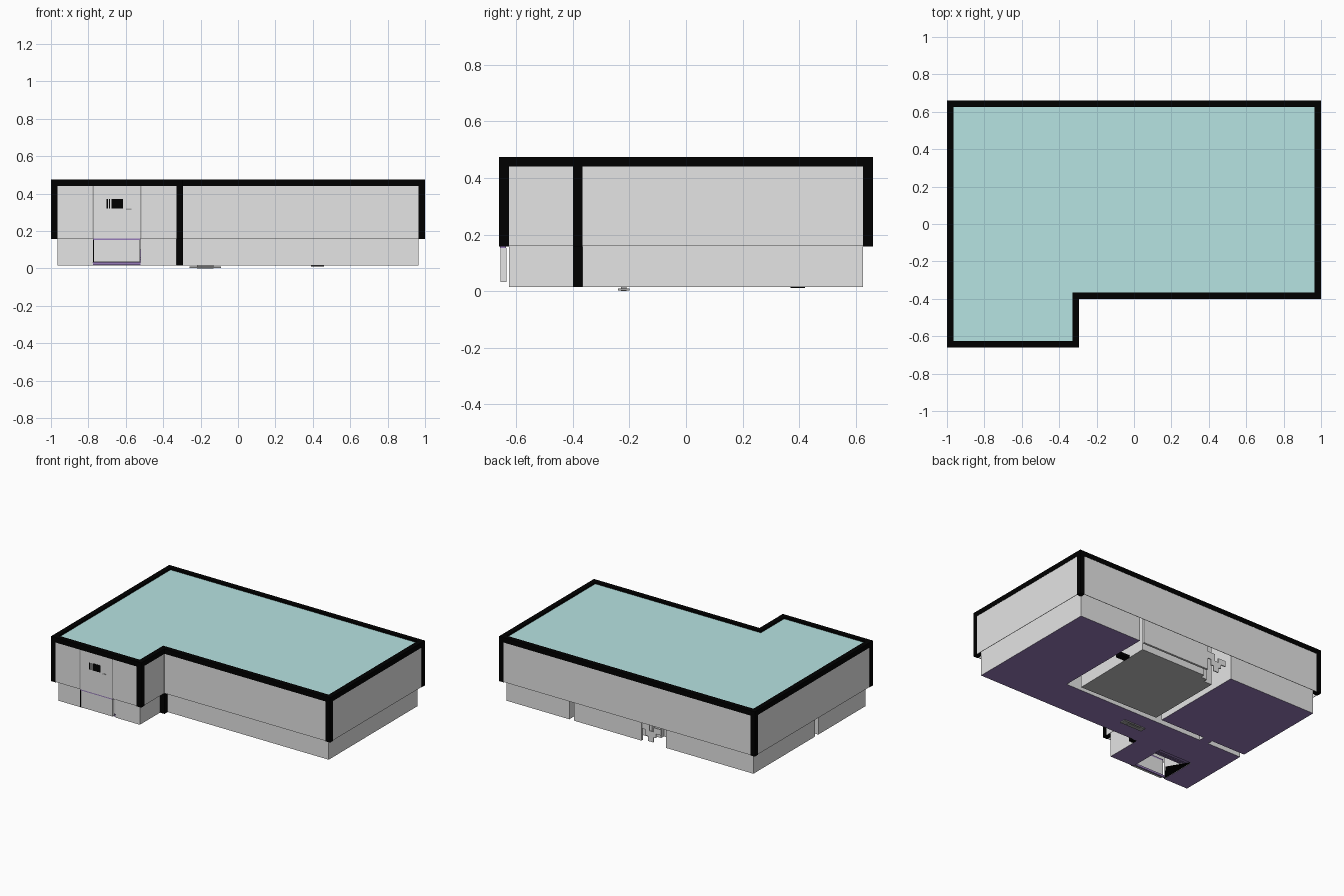
import bpy, bmesh

cube = bpy.data.objects.get("Cube")
if cube:
    bpy.data.objects.remove(cube, do_unlink=True)


def material(name, r, g, b):
    m = bpy.data.materials.new(name)
    m.use_nodes = True
    m.diffuse_color = (r, g, b, 1)
    m.node_tree.nodes["Principled BSDF"].inputs["Base Color"].default_value = (r, g, b, 1)
    return m


WALL = material("pale grey wall", .78, .78, .78)
BLACK = material("black trim", 0, 0, 0)
ROOF = material("pale teal roof", .47, .77, .76)
FLOOR = material("lilac floor", .31, .2, .49)
SLAB = material("grey slab", .55, .55, .55)
GROOVE = material("mid grey groove", .38, .38, .38)


def prism(name, outline, z0, z1, mat, under=None):
    """Extrude a plan outline upward; the underside may have its own colour."""
    bm = bmesh.new()
    base = bm.faces.new([bm.verts.new((x, y, z0)) for x, y in outline])
    top = bmesh.ops.extrude_face_region(bm, geom=[base])["geom"]
    bmesh.ops.translate(bm, vec=(0, 0, z1 - z0),
                        verts=[v for v in top if isinstance(v, bmesh.types.BMVert)])
    bmesh.ops.recalc_face_normals(bm, faces=bm.faces[:])
    mesh = bpy.data.meshes.new(name)
    mesh.materials.append(mat)
    if under:
        mesh.materials.append(under)
        for f in bm.faces:
            f.material_index = int(f.normal.z < -.5)
    bm.to_mesh(mesh)
    bm.free()
    ob = bpy.data.objects.new(name, mesh)
    bpy.context.collection.objects.link(ob)
    return ob


def box(name, x0, x1, y0, y1, z0, z1, mat, under=None):
    return prism(name, [(x0, y0), (x1, y0), (x1, y1), (x0, y1)], z0, z1, mat, under)


def l_plan(d):
    """L-shaped building plan, inset by d."""
    return [(-1 + d, -.66 + d), (-.295 - d, -.66 + d), (-.295 - d, -.4 + d),
            (1 - d, -.4 + d), (1 - d, .66 - d), (-1 + d, .66 - d)]


def ring(name, d0, d1, z0, z1, mat):
    """Six mitred lengths following the plan between two insets."""
    outer, inner = l_plan(d0), l_plan(d1)
    for i in range(6):
        j = (i + 1) % 6
        prism(name, [outer[i], outer[j], inner[j], inner[i]], z0, z1, mat)


T = .035          # trim thickness
LOW, MID, HIGH, TOP = .015, .16, .44, .475

# Outer cladding of the upper storey, roof trim and roof panel
ring("upper_cladding", .002, .005, MID, HIGH, WALL)
ring("roof_trim", 0, T, HIGH, TOP, BLACK)
prism("roof_panel", l_plan(T), HIGH, TOP - .012, ROOF)

# Corner posts, each reaching inward from its outer corner
for x, y, sx, sy in [(-1, -.66, 1, 1), (-.295, -.66, -1, 1), (1, -.4, -1, 1),
                     (1, .66, -1, -1), (-1, .66, 1, -1)]:
    xs, ys = sorted((x, x + sx * T)), sorted((y, y + sy * T))
    box("corner_post", *xs, *ys, MID - .002, HIGH, BLACK)
box("inner_corner_post", -.33, -.295, -.4, -.365, LOW, HIGH, BLACK)

# Rooms: one connected outline with slots between them
S0, S1 = -.1, -.06
rooms = [(-.965, -.625), (-.775, -.625), (-.775, -.36), (-.52, -.36), (-.52, -.625),
         (-.33, -.625), (-.33, -.365), (.965, -.365), (.965, .625), (.475, .625),
         (.475, S0), (-.63, S0), (-.63, S1), (-.28, S1), (-.28, .625),
         (-.965, .625), (-.965, S1), (-.7, S1), (-.7, S0), (-.965, S0)]
prism("rooms", rooms, LOW, HIGH, WALL, FLOOR)

# Middle room with a stepped corner, and the thin back wall beyond it
middle = [(-.235, S1), (.38, S1 - .01), (.39, .55), (-.12, .55), (-.12, .52),
          (-.17, .52), (-.17, .49), (-.235, .49)]
prism("middle_room", middle, LOW, HIGH, WALL, SLAB)
box("back_wall", -.09, .44, .61, .625, LOW, HIGH, WALL)

# Broken masonry in the back gap
for x0, x1, z0, z1 in [(-.15, -.09, .1, .15), (-.2, -.12, .06, .1),
                       (-.24, -.18, .09, .13), (-.18, -.14, .025, .06)]:
    box("broken_masonry", x0, x1, .615, .622, z0, z1, WALL)

# Front entrance: low gate, strips and door outline
L, R = -.775, -.52
box("entrance_gate", L + .003, R - .003, -.655, -.635, .033, .153, WALL)
box("gate_top_strip", L, R, -.657, -.637, .153, .165, FLOOR)
box("threshold_strip", L, R, -.622, -.61, .018, .032, FLOOR)
box("gate_edge", L, L + .004, -.656, -.636, .035, .153, BLACK)
for x in (L, R):
    box("door_groove", x - .004, x + .004, -.659, -.656, MID, HIGH, GROOVE)

# Grille and handle on the upper door
for x0, x1 in [(-.702, -.696), (-.69, -.684), (-.677, -.615)]:
    box("door_grille", x0, x1, -.6597, -.656, .32, .37, BLACK)
box("door_handle", -.6, -.57, -.6597, -.656, .313, .32, GROOVE)

# Shallow steps inside the entrance and their dark side
for i in range(4):
    y = -.36 - i * .027
    box("entrance_step", L, R, y - .027, y, .02 + i * .012, .1, FLOOR)
prism("step_side", [(L, -.62), (-.687, -.506), (L, -.36)], LOW + .002, LOW + .006, BLACK)

# Drain and vent underneath
box("floor_drain", -.26, -.09, -.24, -.2, .003, .01, GROOVE)
box("drain_foot", -.22, -.13, -.23, -.21, 0, LOW, GROOVE)
box("floor_vent", .39, .46, .37, .42, .011, .03, BLACK)
